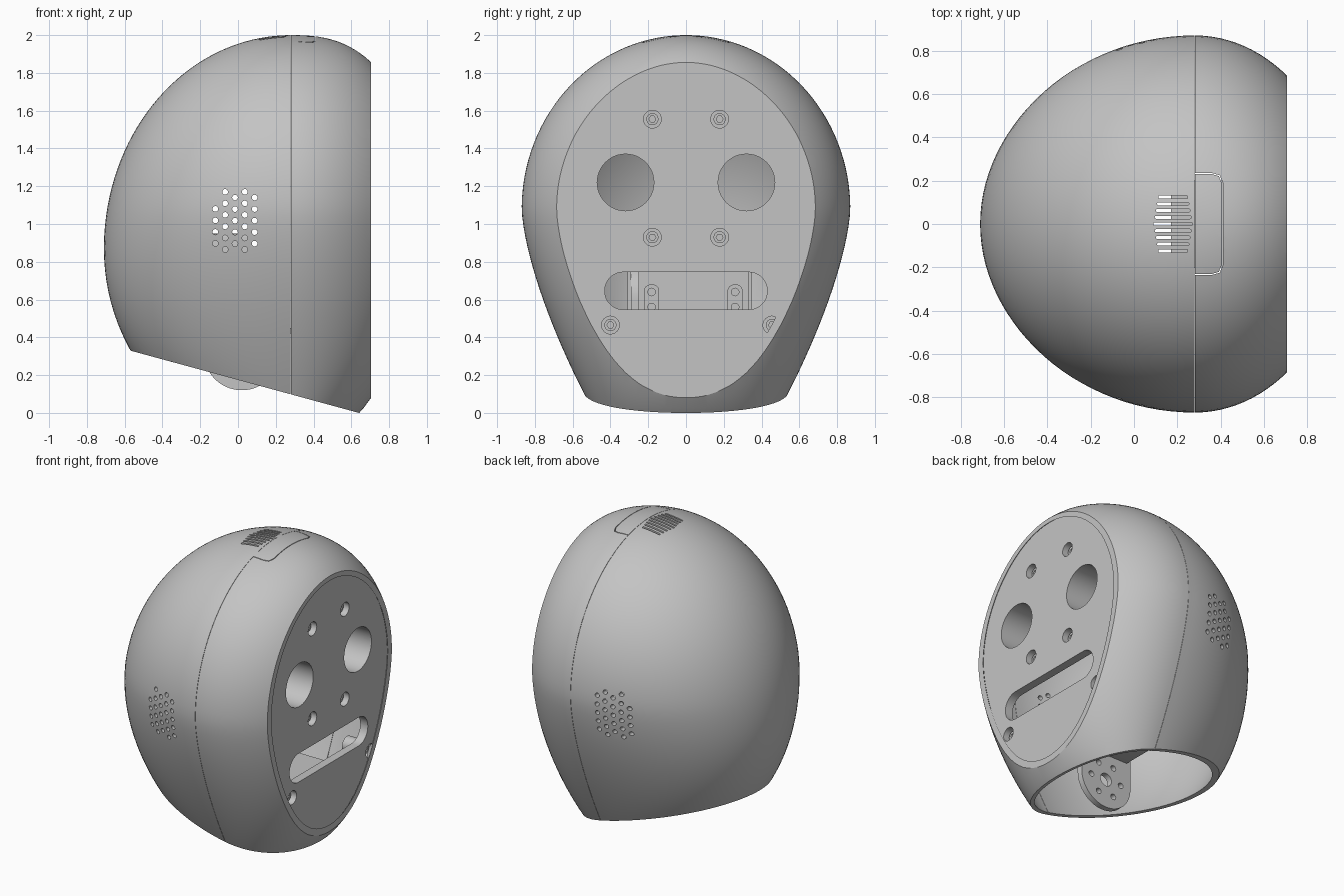
import bpy, bmesh
from math import sin, cos, pi, sqrt, radians
from mathutils import Vector

if "Cube" in bpy.data.objects:
    bpy.data.objects.remove(bpy.data.objects["Cube"], do_unlink=True)

grey = bpy.data.materials.new("light_grey_plastic")
grey.use_nodes = True
grey.diffuse_color = (0.55, 0.55, 0.55, 1)
grey.node_tree.nodes["Principled BSDF"].inputs["Base Color"].default_value = grey.diffuse_color

MID_X, MID_Z = 0.28, 1.08      # widest point of the egg
FACE_X = 0.705


def add_object(name, bm):
    bmesh.ops.recalc_face_normals(bm, faces=bm.faces[:])
    mesh = bpy.data.meshes.new(name)
    bm.to_mesh(mesh)
    bm.free()
    obj = bpy.data.objects.new(name, mesh)
    bpy.context.collection.objects.link(obj)
    return obj


def finish(obj):
    obj.data.materials.clear()
    obj.data.materials.append(grey)
    obj.data.shade_smooth()
    obj.data.set_sharp_from_angle(angle=radians(30))


def cut(obj, cutter):
    """Subtract the cutter, then throw it away."""
    mod = obj.modifiers.new("cut", 'BOOLEAN')
    mod.operation, mod.solver, mod.object = 'DIFFERENCE', 'EXACT', cutter
    bpy.context.view_layer.update()
    graph = bpy.context.evaluated_depsgraph_get()
    mesh = bpy.data.meshes.new_from_object(obj.evaluated_get(graph))
    obj.modifiers.clear()
    obj.data = mesh
    bpy.data.objects.remove(cutter, do_unlink=True)


def radii(z):
    """Half width, back length and front length of the egg at a height."""
    d = z - MID_Z
    if d > 0:
        k = max(0, 1 - (d / 0.92) ** 2)
        width, front = 0.87 * sqrt(k), 0.69 * k ** 0.39
    else:
        width = 0.87 * (1 - 0.38 * (-d / 0.98) ** 1.5)
        front = 0.69 * sqrt(1 - (d / 1.27) ** 2)
    e = z - 0.87
    back = 0.99 * sqrt(max(0, 1 - (e / (1.13 if e > 0 else 1.05)) ** 2))
    return width, back, front


def egg(name, scale=(1, 1, 1), planes=(), levels=52, segs=112):
    """Stacked egg sections, closed, then trimmed by planes (point, outward normal)."""
    bm = bmesh.new()
    rings = []
    for i in range(levels):
        z = -0.1 + 2.1 * sin(i / levels * pi / 2)
        w, b, f = radii(z)
        ring = []
        for j in range(segs):
            a = 2 * pi * j / segs
            ring.append(bm.verts.new((MID_X + (f if cos(a) > 0 else b) * cos(a), w * sin(a), z)))
        rings.append(ring)
    pole = bm.verts.new((MID_X, 0, 2))
    bm.faces.new(rings[0])
    for lo, hi in zip(rings, rings[1:]):
        for j in range(segs):
            k = (j + 1) % segs
            bm.faces.new((lo[j], lo[k], hi[k], hi[j]))
    for j in range(segs):
        bm.faces.new((rings[-1][j], rings[-1][(j + 1) % segs], pole))
    mid = Vector((MID_X, 0, MID_Z))
    for v in bm.verts:
        v.co = mid + Vector(c * s for c, s in zip(v.co - mid, scale))
    for point, normal in planes:
        bmesh.ops.bisect_plane(bm, geom=bm.verts[:] + bm.edges[:] + bm.faces[:], dist=1e-5,
                               plane_co=point, plane_no=normal, clear_outer=True)
        bmesh.ops.holes_fill(bm, edges=[e for e in bm.edges if e.is_boundary], sides=0)
    return add_object(name, bm)


def prism(name, outlines, axis, lo, hi):
    """Extrude flat outlines along an axis; one or more islands."""
    place = {'x': lambda u, v, w: (w, u, v), 'y': lambda u, v, w: (u, w, v),
             'z': lambda u, v, w: (u, v, w)}[axis]
    bm = bmesh.new()
    for pts in outlines:
        a = [bm.verts.new(place(u, v, lo)) for u, v in pts]
        b = [bm.verts.new(place(u, v, hi)) for u, v in pts]
        bm.faces.new(a)
        bm.faces.new(b[::-1])
        for i in range(len(a)):
            k = (i + 1) % len(a)
            bm.faces.new((a[i], b[i], b[k], a[k]))
    return add_object(name, bm)


def circle(u, v, r, n=32):
    return [(u + r * cos(2 * pi * i / n), v + r * sin(2 * pi * i / n)) for i in range(n)]


def rounded(u0, u1, v0, v1, r, n=8):
    pts = []
    for q, (u, v) in enumerate([(u1 - r, v1 - r), (u0 + r, v1 - r), (u0 + r, v0 + r), (u1 - r, v0 + r)]):
        for i in range(n + 1):
            a = (q + i / n) * pi / 2
            pts.append((u + r * cos(a), v + r * sin(a)))
    return pts


# Shell halves, split by a fine seam, open underneath
base = ((0.64, 0, 0), (-0.263, 0, -0.965))
face = ((FACE_X, 0, 0), (1, 0, 0))
INNER = (0.96, 0.96, 0.98)
back_shell = egg("back_shell", planes=[base, ((MID_X - 0.001, 0, 0), (1, 0, 0))])
front_shell = egg("front_shell", planes=[base, face, ((MID_X + 0.001, 0, 0), (-1, 0, 0))])
for shell in (back_shell, front_shell):
    cut(shell, egg("cavity", INNER))

# Speaker holes through both sides: column x, top hole z, count
holes = []
for x, top, count in [(-0.12, 1.08, 4), (-0.068, 1.17, 6), (-0.016, 1.14, 5),
                      (0.036, 1.17, 6), (0.088, 1.14, 5)]:
    holes += [circle(x, top - 0.061 * i, 0.015, 16) for i in range(count)]
cut(back_shell, prism("speaker_cutter", holes, 'y', -1, 1))

# Top vent slots
slots = []
for i in range(-4, 5):
    half = 0.09 - 0.0055 * abs(i)
    y = 0.031 * i
    slots.append(rounded(0.18 - half, 0.18 + half, y - 0.007, y + 0.007, 0.0065, 4))
cut(back_shell, prism("vent_cutter", slots, 'z', 1.8, 2.1))

# Fine gap around the top button
side = [(0.25, 0.235), (0.36, 0.235), (0.395, 0.225), (0.41, 0.19)]
path = side + [(x, -y) for x, y in reversed(side)]
inner_path = [(x - 0.004 * (x > 0.3), y * 0.983) for x, y in path]
cut(front_shell, prism("button_cutter", [path + inner_path[::-1]], 'z', 1.8, 2.1))

# Face panel with eye openings, window and screw recesses
panel = egg("face_panel", tuple(s * 0.998 for s in INNER),
            [base, ((FACE_X - 0.007, 0, 0), (1, 0, 0)), ((0.64, 0, 0), (-1, 0, 0))])
eyes = [(-0.32, 1.22), (0.32, 1.22)]
screws = [(s * 0.178, z) for s in (-1, 1) for z in (0.93, 1.555)] + [(-0.40, 0.465), (0.455, 0.465)]
openings = [circle(y, z, 0.15, 48) for y, z in eyes]
openings += [circle(y, z, 0.047) for y, z in screws]
openings.append(rounded(-0.43, 0.43, 0.547, 0.745, 0.098, 12))
cut(panel, prism("panel_cutter", openings, 'x', 0.5, 0.9))

# Sleeves behind the eyes, posts and screws behind the recesses
sleeves = prism("eye_sleeves", [circle(y, z, 0.165, 48) for y, z in eyes], 'x', 0.46, 0.641)
cut(sleeves, prism("sleeve_cutter", [circle(y, z, 0.15, 48) for y, z in eyes], 'x', 0.3, 0.8))
posts = prism("screw_posts", [circle(y, z, 0.055) for y, z in screws], 'x', 0.52, 0.641)
cut(posts, prism("post_cutter", [circle(y, z, 0.015, 16) for y, z in screws], 'x', 0.4, 0.8))
heads = prism("screw_heads", [circle(y, z, 0.032, 24) for y, z in screws], 'x', 0.63, 0.665)
cut(heads, prism("socket_cutter", [circle(y, z, 0.018, 6) for y, z in screws], 'x', 0.645, 0.8))

# Drive unit inside, with mounting tabs and ribs
motor = prism("motor_box", [rounded(-0.28, 0.33, 0.5, 0.95, 0.02, 3)], 'x', -0.15, 0.07)
tabs_y = (-0.182, 0.26)
tabs = prism("mounting_tabs", [rounded(y - 0.04, y + 0.04, 0.5, 0.68, 0.035, 6) for y in tabs_y],
             'x', 0.07, 0.11)
cut(tabs, prism("tab_cutter", [circle(y, z, 0.02, 20) for y in tabs_y for z in (0.56, 0.64)],
                'x', 0.085, 0.3))
ribs = prism("side_ribs", [rounded(y - 0.01, y + 0.01, 0.5, 0.8, 0.003, 2) for y in (-0.3, 0.34)],
             'x', -0.1, 0.2)
tray = prism("tray", [rounded(0.17, 0.58, -0.2, 0.2, 0.02, 4)], 'z', 0.42, 0.45)

# Round-ended pivot plate hanging into the lower opening
plate = prism("pivot_plate", [rounded(-0.18, 0.22, 0.12, 0.8, 0.199, 16)], 'y', -0.29, -0.25)
bores = [circle(0.02, 0.32, 0.045, 24)]
bores += [circle(0.02 + 0.12 * cos(i * pi / 3), 0.32 + 0.12 * sin(i * pi / 3), 0.02, 16) for i in range(6)]
cut(plate, prism("plate_cutter", bores, 'y', -0.5, 0))

for part in (back_shell, front_shell, panel, sleeves, posts, heads, motor, tabs, ribs, tray, plate):
    finish(part)
